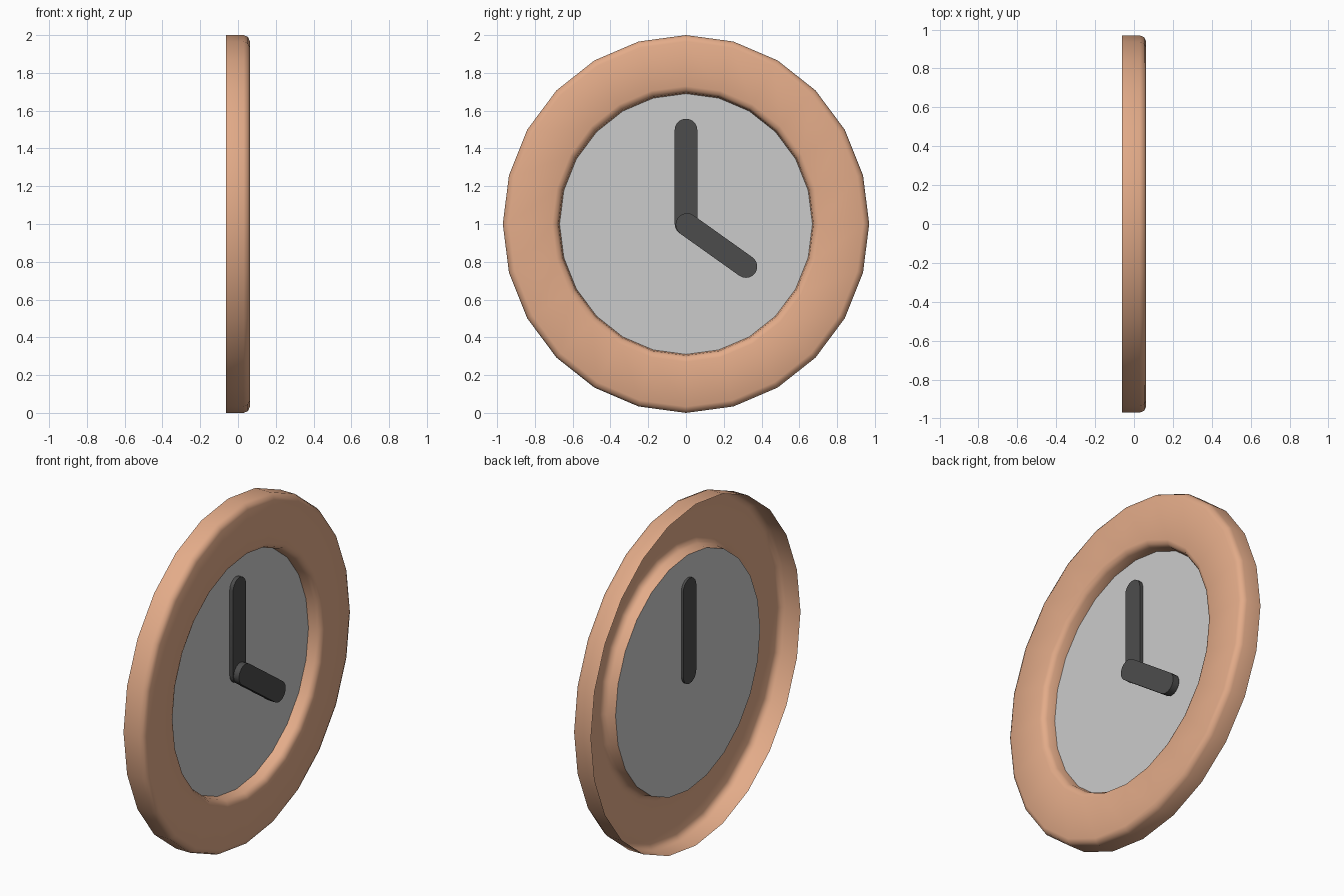
import bpy, bmesh
from math import sin, cos, pi, atan2, radians

if "Cube" in bpy.data.objects:
    bpy.data.objects.remove(bpy.data.objects["Cube"])

SIDES, CZ, YS = 24, 1.0, 0.97   # 24-sided rim, slightly narrower in y


def material(name, rgb):
    m = bpy.data.materials.new(name)
    m.diffuse_color = (*rgb, 1)
    m.use_nodes = True
    m.node_tree.nodes["Principled BSDF"].inputs["Base Color"].default_value = m.diffuse_color
    return m


def finish(name, bm, mat, angle=40):
    me = bpy.data.meshes.new(name)
    bm.to_mesh(me)
    bm.free()
    for p in me.polygons:
        p.use_smooth = True
    me.set_sharp_from_angle(angle=radians(angle))
    me.materials.append(mat)
    ob = bpy.data.objects.new(name, me)
    bpy.context.collection.objects.link(ob)
    return ob


def ellipse(bm, x, r):
    return [bm.verts.new((x, YS * r * sin(2 * pi * i / SIDES), CZ + r * cos(2 * pi * i / SIDES)))
            for i in range(SIDES)]


wood = material("wood", (0.77, 0.41, 0.25))
dark = material("dark_grey", (0.073, 0.073, 0.073))
pale = material("pale_grey", (0.55, 0.55, 0.55))

# Rim: open-backed shell, profile (x, radius) from the outer back edge to the dial
profile = [(-0.063, 1.0), (0.03, 1.0), (0.053, 0.99), (0.063, 0.967),
           (0.063, 0.73), (0.055, 0.708), (0.035, 0.696), (-0.012, 0.69)]
bm = bmesh.new()
loops = [ellipse(bm, x, r) for x, r in profile]
for a, b in zip(loops, loops[1:]):
    for i in range(SIDES):
        j = (i + 1) % SIDES
        bm.faces.new((a[i], b[i], b[j], a[j]))
# make the shell's visible side face outward
bm.normal_update()
if sum(f.normal.x for f in bm.faces) < 0:
    bmesh.ops.reverse_faces(bm, faces=bm.faces[:])
finish("rim", bm, wood, 50)

# Dial: flat disc at the bottom of the inner wall
bm = bmesh.new()
f = bm.faces.new(ellipse(bm, -0.012, 0.69))
f.normal_update()
if f.normal.x < 0:
    f.normal_flip()
finish("dial", bm, pale)


# Hands: extruded capsules between two points (y, z)
def hand(name, start, end, x0, x1, r=0.06, seg=10):
    a = atan2(end[1] - start[1], end[0] - start[0])
    bm = bmesh.new()
    verts = []
    for (cy, cz), t0 in ((end, a - pi / 2), (start, a + pi / 2)):
        for k in range(seg + 1):
            t = t0 + pi * k / seg
            verts.append(bm.verts.new((x0, cy + r * cos(t), cz + r * sin(t))))
    face = bm.faces.new(verts)
    ext = bmesh.ops.extrude_face_region(bm, geom=[face], use_keep_orig=True)
    bmesh.ops.translate(bm, vec=(x1 - x0, 0, 0),
                        verts=[g for g in ext["geom"] if isinstance(g, bmesh.types.BMVert)])
    bmesh.ops.recalc_face_normals(bm, faces=bm.faces[:])
    finish(name, bm, dark)


hand("minute_hand", (0, 1.0), (0, 1.497), -0.025, 0.01)
hand("hour_hand", (0.005, 0.997), (0.317, 0.775), 0.004, 0.045)
